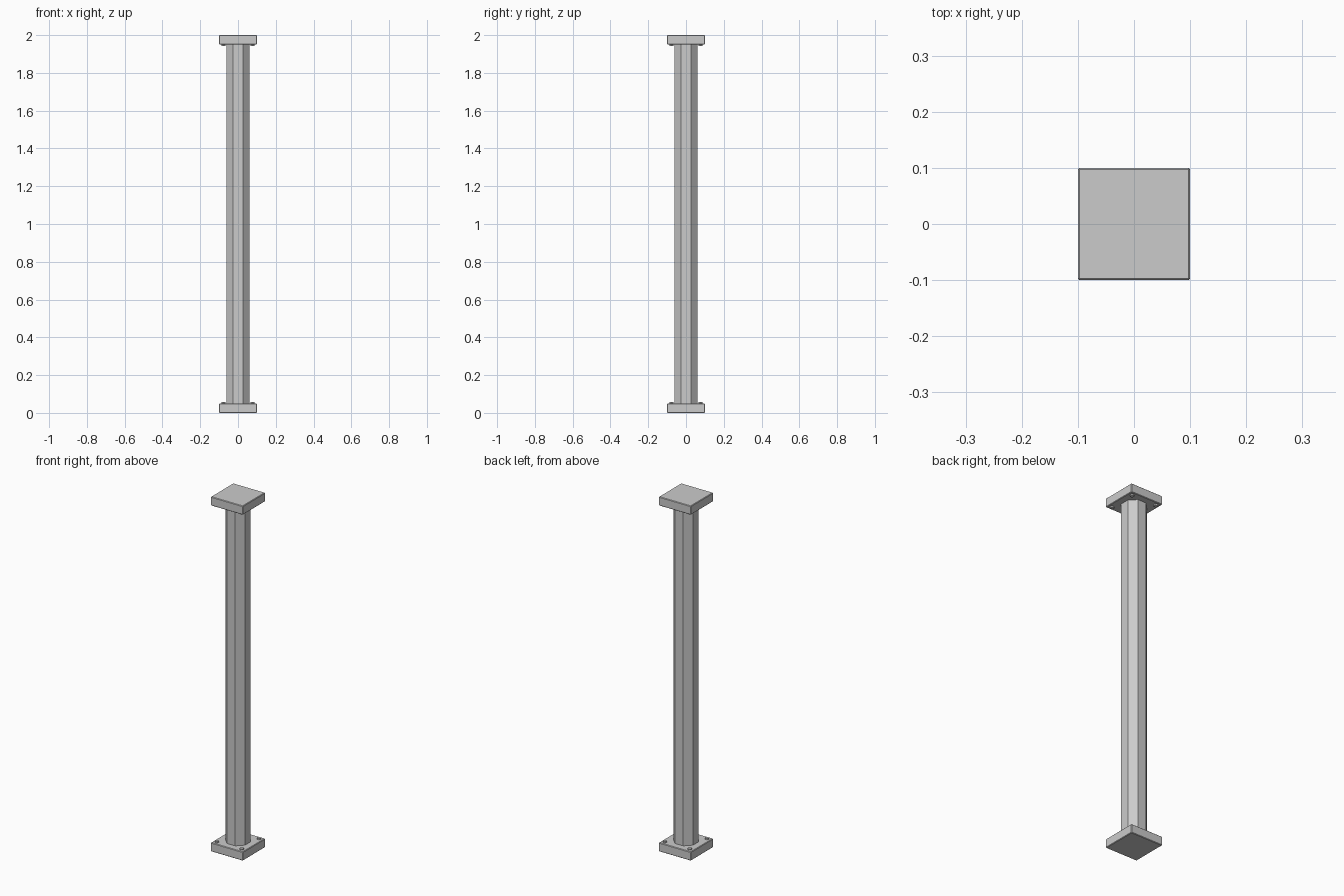
import bpy, bmesh, math
from mathutils import Matrix

if "Cube" in bpy.data.objects:
    bpy.data.objects.remove(bpy.data.objects["Cube"])

PLATE, THICK, HEIGHT = 0.2, 0.05, 2.0
APOTHEM = 0.0615          # centre to flat of the octagonal shaft
BOLT_POS, BOLT_R, BOLT_H = 0.077, 0.011, 0.007


def add_object(name, bm):
    mesh = bpy.data.meshes.new(name)
    bm.to_mesh(mesh)
    bm.free()
    obj = bpy.data.objects.new(name, mesh)
    bpy.context.collection.objects.link(obj)
    return obj


def prism(name, sides, radius, z0, z1, x=0, y=0, turn=0.0):
    bm = bmesh.new()
    bmesh.ops.create_cone(
        bm, cap_ends=True, segments=sides, radius1=radius, radius2=radius, depth=z1 - z0,
        matrix=Matrix.Translation((x, y, (z0 + z1) / 2)) @ Matrix.Rotation(turn, 4, 'Z'))
    return add_object(name, bm)


def plate(name, z):
    bm = bmesh.new()
    bmesh.ops.create_cube(bm, size=1, matrix=Matrix.Translation((0, 0, z))
                          @ Matrix.Diagonal((PLATE, PLATE, THICK, 1)))
    bmesh.ops.bevel(bm, geom=bm.edges[:], offset=0.003, segments=1, affect='EDGES')
    return add_object(name, bm)


# Octagonal shaft with flats facing front and sides
prism("shaft", 8, APOTHEM / math.cos(math.pi / 8), THICK - 0.005, HEIGHT - THICK + 0.005,
      turn=math.pi / 8)

# Square end plates with chamfered edges
plate("base_plate", THICK / 2)
plate("top_plate", HEIGHT - THICK / 2)

# Bolt heads at the corners, on the inner face of each plate
for end, z0, z1 in (("base", THICK - 0.005, THICK + BOLT_H),
                    ("top", HEIGHT - THICK - BOLT_H, HEIGHT - THICK + 0.005)):
    for sx in (-1, 1):
        for sy in (-1, 1):
            name = f"{end}_bolt_{'right' if sx > 0 else 'left'}_{'back' if sy > 0 else 'front'}"
            prism(name, 8, BOLT_R, z0, z1, sx * BOLT_POS, sy * BOLT_POS)
